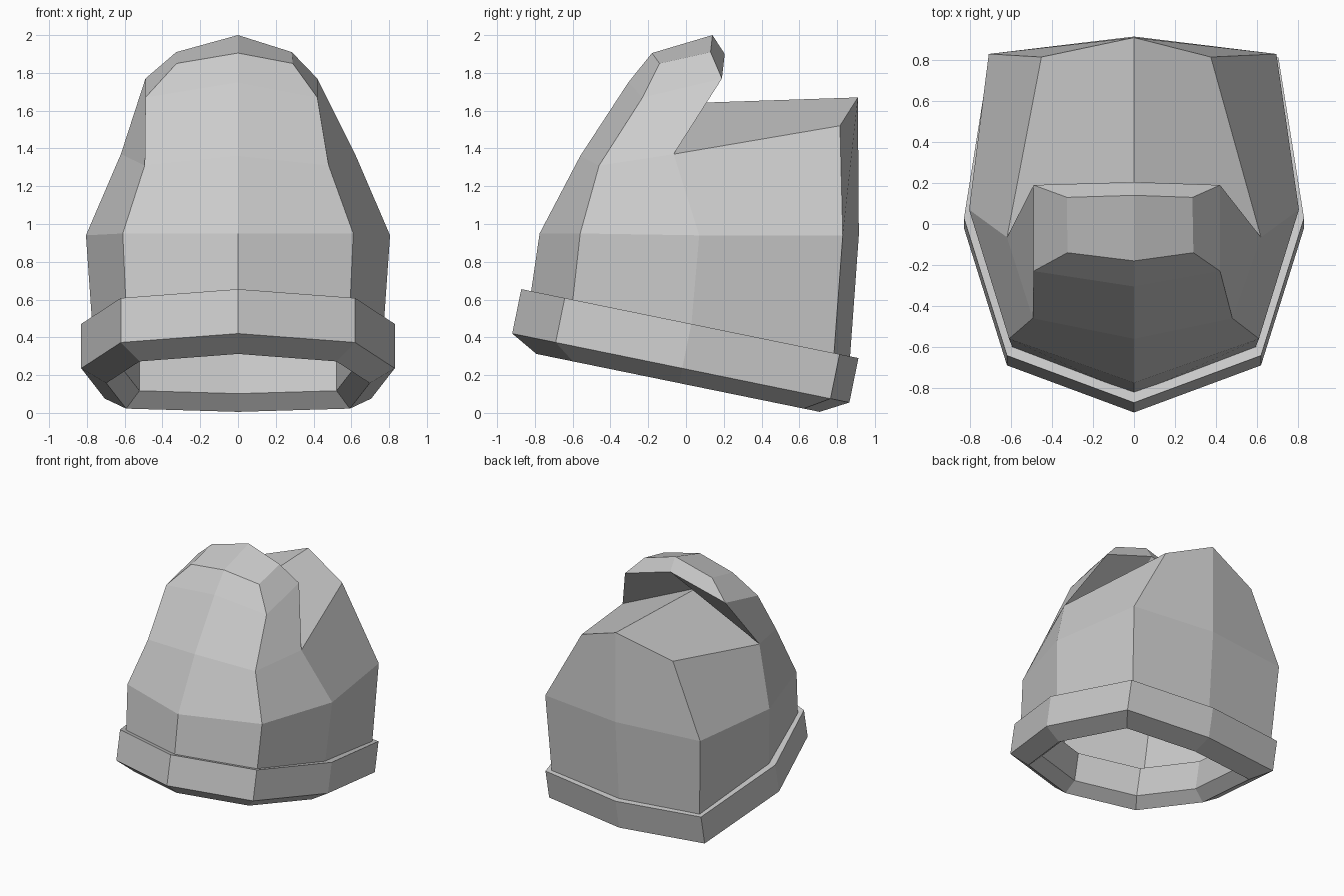
import bpy, bmesh

if "Cube" in bpy.data.objects:
    bpy.data.objects.remove(bpy.data.objects["Cube"])


def make_object(name, faces):
    """Build one flat-shaded mesh from faces given as lists of points."""
    bm = bmesh.new()
    for pts in faces:
        bm.faces.new([bm.verts.new(p) for p in pts])
    bmesh.ops.remove_doubles(bm, verts=bm.verts, dist=0.0005)
    bmesh.ops.recalc_face_normals(bm, faces=bm.faces)
    mesh = bpy.data.meshes.new(name)
    bm.to_mesh(mesh)
    bm.free()
    obj = bpy.data.objects.new(name, mesh)
    bpy.context.collection.objects.link(obj)
    return obj


def half_shell(side):
    """One half of the dome; the left half is slightly wider near the top."""
    d = 0 if side > 0 else 0.07

    def p(x, y, z, wide=0):
        return (side * (x + d * wide), y, z)

    # front rows, bottom to top: centre line, front corner, side
    front = [
        [p(0, -.835, .54), p(.59, -.61, .50), p(.765, .02, .37)],
        [p(0, -.775, .95), p(.61, -.56, .95), p(.805, .07, .94)],
        [p(0, -.56, 1.36), p(.48, -.46, 1.31, .2), p(.62, -.065, 1.37)],
        [p(0, -.305, 1.75), p(.42, -.23, 1.67, 1), p(.42, .19, 1.77, 1)],
        [p(0, -.18, 1.905), p(.29, -.14, 1.85, .5), p(.285, .13, 1.91, .6)],
    ]
    # rear rows: back corner, back centre
    rear = [
        [p(.665, .775, .20), p(0, .86, .18)],
        [p(.695, .83, .94, .2), p(0, .915, .94)],
        [p(.375, .815, 1.52, 1.1), p(0, .91, 1.67)],
    ]
    hood_top, hood_lip, ridge_foot = p(0, .14, 2.0), p(0, .205, 1.90), p(0, -.135, 1.635)
    faces = []
    for rows in (front, [[f[2]] + r for f, r in zip(front, rear)]):
        for lo, hi in zip(rows, rows[1:]):
            for i in range(2):
                faces.append([lo[i], lo[i + 1], hi[i + 1], hi[i]])
    eave, hood_side, hood_shoulder = front[2][2], front[3][2], front[4][2]
    faces.append([front[4][0], front[4][1], hood_shoulder, hood_top])   # hood top
    faces.append([hood_top, hood_shoulder, hood_side, hood_lip])        # hood lip
    faces.append([hood_lip, hood_side, eave, ridge_foot])               # hood underside
    faces.append([ridge_foot, eave, rear[2][0], rear[2][1]])            # rear roof
    return faces


# Dome with overhanging hood and notched rear roof
make_object("dome", half_shell(1) + half_shell(-1))

# Tilted brim band: eight-sided plan swept through a closed cross-section
half_plan = [(0, -.92), (.62, -.69), (.83, -.02), (.705, .765), (0, .865)]
plan = half_plan + [(-x, y) for x, y in half_plan[-2:0:-1]]
section = [(1, .24), (1, 0), (.84, -.08), (.74, 0), (.74, .22)]  # scale, height


def band_point(xy, sec):
    scale, h = sec
    x, y = xy[0] * scale, -.02 + (xy[1] + .02) * scale
    return (x, y + .2 * h, .42 - .2045 * (y + .92) + .98 * h)


band_faces = []
for a, b in zip(plan, plan[1:] + plan[:1]):
    for s, t in zip(section, section[1:] + section[:1]):
        band_faces.append([band_point(a, s), band_point(b, s), band_point(b, t), band_point(a, t)])
make_object("brim_band", band_faces)
